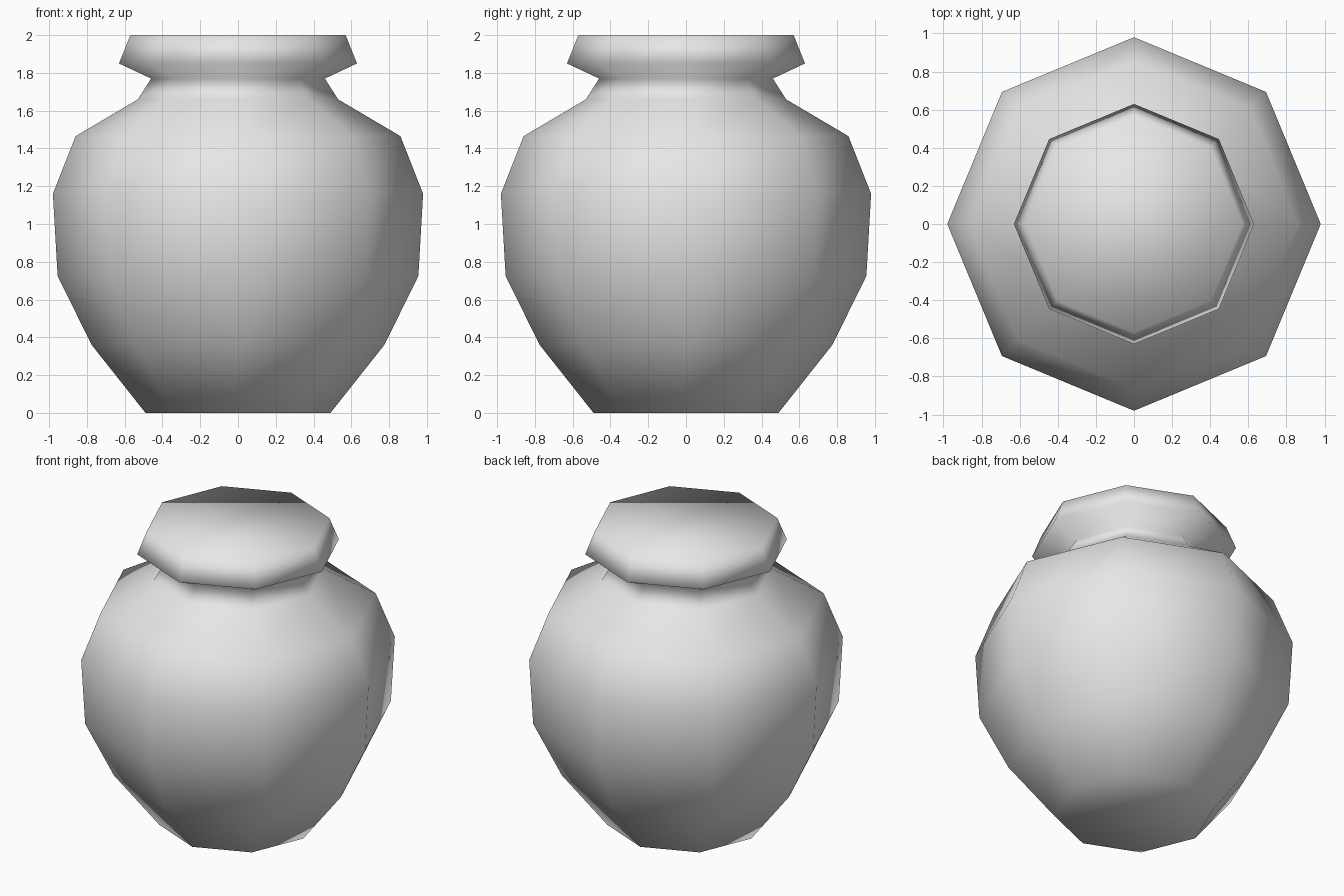
import bpy
import bmesh
from math import cos, sin, tau

cube = bpy.data.objects.get("Cube")
if cube:
    bpy.data.objects.remove(cube, do_unlink=True)

SIDES = 8

# Vase outline from foot to lip: (radius, height)
PROFILE = [
    (0.49, 0.0), (0.775, 0.36), (0.955, 0.725),    # foot and lower belly
    (0.98, 1.16), (0.86, 1.465), (0.53, 1.66),     # belly and shoulder
    (0.46, 1.77), (0.63, 1.85), (0.57, 2.0),       # neck and flared lip
]


def make_material(name, color):
    mat = bpy.data.materials.new(name)
    mat.use_nodes = True
    mat.diffuse_color = color
    mat.node_tree.nodes["Principled BSDF"].inputs["Base Color"].default_value = color
    return mat


def make_lathe(name, profile, sides, material):
    """Closed solid of revolution with a flat bottom and top."""
    bm = bmesh.new()
    rings = [[bm.verts.new((r * cos(tau * i / sides), r * sin(tau * i / sides), z))
              for i in range(sides)] for r, z in profile]
    for low, high in zip(rings, rings[1:]):
        for i in range(sides):
            j = (i + 1) % sides
            bm.faces.new((low[i], low[j], high[j], high[i]))
    bm.faces.new(reversed(rings[0]))
    bm.faces.new(rings[-1])
    for face in bm.faces:
        face.smooth = True
    mesh = bpy.data.meshes.new(name)
    bm.to_mesh(mesh)
    bm.free()
    mesh.materials.append(material)
    obj = bpy.data.objects.new(name, mesh)
    bpy.context.collection.objects.link(obj)
    return obj


# Vase body with neck and lip in one smooth surface
make_lathe("vase", PROFILE, SIDES, make_material("light_gray", (0.8, 0.8, 0.8, 1.0)))
